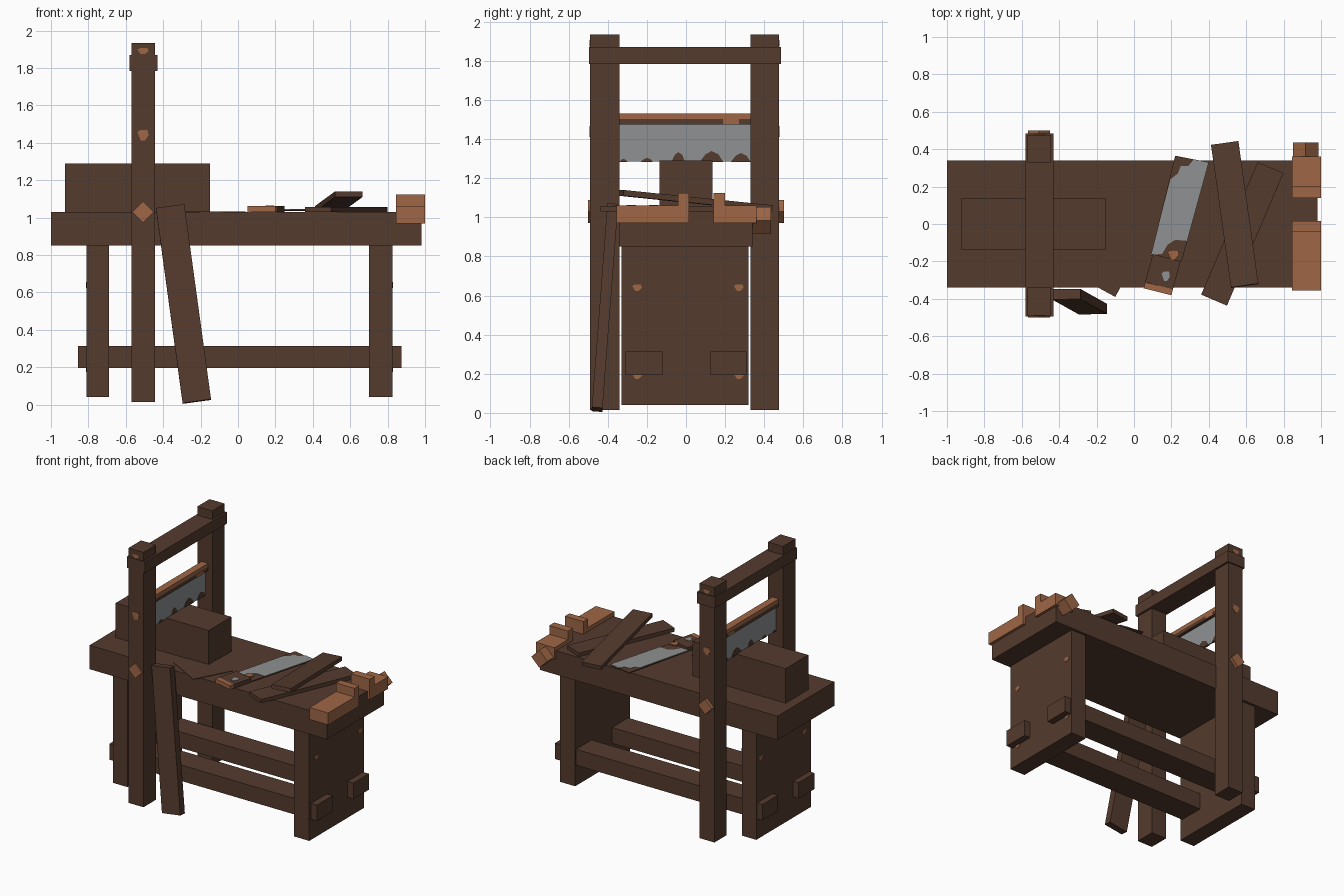
import bpy, bmesh, math
from mathutils import Vector, Matrix

if "Cube" in bpy.data.objects:
    bpy.data.objects.remove(bpy.data.objects["Cube"])


def material(name, rgb):
    m = bpy.data.materials.new(name)
    m.diffuse_color = (*rgb, 1)
    m.use_nodes = True
    m.node_tree.nodes["Principled BSDF"].inputs["Base Color"].default_value = m.diffuse_color
    return m


WOOD = material("dark_wood", (0.089, 0.043, 0.027))
COPPER = material("fresh_wood", (0.347, 0.136, 0.061))
STEEL = material("steel", (0.272, 0.283, 0.287))


def finish(name, bm, mat):
    bmesh.ops.recalc_face_normals(bm, faces=bm.faces)
    me = bpy.data.meshes.new(name)
    bm.to_mesh(me)
    bm.free()
    me.materials.append(mat)
    ob = bpy.data.objects.new(name, me)
    bpy.context.collection.objects.link(ob)
    return ob


def box(name, x, y, z, mat=WOOD):
    """Axis-aligned box from (low, high) ranges."""
    bm = bmesh.new()
    size = Matrix.Diagonal((x[1] - x[0], y[1] - y[0], z[1] - z[0], 1))
    mid = Matrix.Translation(((x[0] + x[1]) / 2, (y[0] + y[1]) / 2, (z[0] + z[1]) / 2))
    bmesh.ops.create_cube(bm, size=1, matrix=mid @ size)
    return finish(name, bm, mat)


def beam(name, p0, p1, side, w, t, mat=WOOD):
    """Box running from p0 to p1, w wide along side and t thick."""
    p0, p1, side = Vector(p0), Vector(p1), Vector(side)
    d = p1 - p0
    a = d.normalized()
    s = (side - a * side.dot(a)).normalized()
    n = a.cross(s)
    rot = Matrix((a * d.length, s * w, n * t)).transposed().to_4x4()
    bm = bmesh.new()
    bmesh.ops.create_cube(bm, size=1, matrix=Matrix.Translation((p0 + p1) / 2) @ rot)
    return finish(name, bm, mat)


def prism(name, pts, axis, lo, hi, mat):
    """Extrude a flat outline along the axis x, y or z."""
    def place(u, v, h):
        return {"x": (h, u, v), "y": (u, h, v), "z": (u, v, h)}[axis]
    bm = bmesh.new()
    f = bm.faces.new([bm.verts.new(place(u, v, lo)) for u, v in pts])
    ext = bmesh.ops.extrude_face_region(bm, geom=[f])
    shift = Vector(place(0, 0, hi - lo))
    bmesh.ops.translate(bm, vec=shift, verts=[g for g in ext["geom"] if isinstance(g, bmesh.types.BMVert)])
    return finish(name, bm, mat)


def chip(name, u, v, w, h, axis, pos, mat=COPPER):
    """Small worn spot, flat on top and tapered below."""
    pts = [(u - w, v + h * .6), (u - w * .5, v + h), (u + w * .8, v + h),
           (u + w, v), (u + w * .3, v - h), (u - w * .4, v - h)]
    return prism(name, pts, axis, pos - 0.003, pos + 0.003, mat)


# Bench
box("bench_top", (-1, 0.98), (-0.34, 0.34), (0.85, 1.03))
for name, x in (("left_leg_panel", (-0.81, -0.69)), ("right_leg_panel", (0.70, 0.825))):
    box(name, x, (-0.33, 0.32), (0.04, 0.85))
for name, y in (("front_stretcher", (-0.31, -0.12)), ("back_stretcher", (0.125, 0.31))):
    box(name, (-0.855, 0.875), y, (0.195, 0.315))
for y in (-0.25, 0.27):
    for z in (0.19, 0.64):
        chip("leg_wear_spot", y, z, 0.025, 0.016, "x", 0.825)
        chip("leg_wear_spot", y, z, 0.025, 0.016, "x", -0.81)

# Upright frame with wear spots and pegs
for side, y, out in (("front", (-0.49, -0.34), -0.49), ("back", (0.33, 0.475), 0.475)):
    box(side + "_post", (-0.57, -0.445), y, (0.015, 1.935))
    chip("post_wear_spot", -0.508, 1.44, 0.03, 0.028, "y", out)
    chip("post_top_spot", -0.508, 1.89, 0.03, 0.016, "y", out)
    s = math.copysign(1, out)
    beam(side + "_peg", (-0.508, s * 0.38, 1.03), (-0.508, s * 0.5, 1.03), (1, 0, 1), 0.082, 0.082, COPPER)
box("frame_crossbar", (-0.58, -0.43), (-0.495, 0.485), (1.785, 1.87))

# Hanging saw blade with its wooden spine
box("hanging_blade", (-0.513, -0.503), (-0.34, 0.33), (1.285, 1.48), STEEL)
box("blade_spine", (-0.535, -0.48), (-0.34, 0.33), (1.475, 1.502))
box("blade_spine_cap", (-0.535, -0.48), (-0.34, 0.33), (1.502, 1.53), COPPER)
box("spine_spot", (-0.538, -0.477), (0.19, 0.27), (1.475, 1.502), COPPER)
for y, w, h in ((-0.32, 0.02, 0.015), (-0.20, 0.03, 0.02), (-0.04, 0.035, 0.05),
                (0.13, 0.06, 0.055), (0.28, 0.05, 0.045)):
    pts = [(y - w, 1.284), (y - w * .5, 1.284 + h * .7), (y, 1.284 + h),
           (y + w * .6, 1.284 + h * .7), (y + w, 1.284)]
    prism("blade_notch_stain", pts, "x", -0.516, -0.500, WOOD)

# Block being sawn
box("work_block", (-0.925, -0.15), (-0.135, 0.135), (1.03, 1.29))

# Clamp jaws and handle at the bench end
for name, base, lug in (("front_jaw", (-0.355, 0.015), (-0.04, 0.015)),
                        ("back_jaw", (0.14, 0.36), (0.14, 0.20))):
    end = (base[0], lug[0]) if name == "front_jaw" else (lug[1], base[1])
    outline = [(base[0], 0.97), (base[1], 0.97)]
    if name == "front_jaw":
        outline += [(lug[1], 1.125), (lug[0], 1.125), (lug[0], 1.06), (end[0], 1.06)]
    else:
        outline += [(end[1], 1.06), (lug[1], 1.06), (lug[1], 1.125), (lug[0], 1.125)]
    prism(name, outline, "x", 0.845, 1.0, COPPER)
beam("clamp_handle", (0.918, 0.3, 0.985), (0.918, 0.435, 0.985), (1, 0, 1), 0.095, 0.095, COPPER)

# Loose planks
beam("leaning_plank", (-0.22, -0.455, 0.017), (-0.363, -0.375, 1.06), (1, 0, 0), 0.153, 0.055)
beam("flat_plank", (0.428, -0.407, 1.044), (0.73, 0.302, 1.044), (1, -0.42, 0), 0.15, 0.028)
beam("propped_plank", (0.592, -0.33, 1.125), (0.485, 0.432, 1.047), (1, 0.14, 0), 0.148, 0.03)

# Thin sheet on the bench
prism("thin_sheet", [(-0.375, -0.24), (-0.10, -0.39), (0.04, -0.125), (-0.235, 0.025)],
      "z", 1.030, 1.034, WOOD)

# Hand saw lying on the bench
across = (1, -0.25, 0)
beam("saw_handle_end", (0.126, -0.362, 1.046), (0.134, -0.33, 1.046), across, 0.153, 0.03, COPPER)
beam("saw_handle", (0.134, -0.33, 1.046), (0.174, -0.18, 1.046), across, 0.153, 0.03)
prism("saw_back", [(0.09, -0.17), (0.255, -0.20), (0.40, 0.33), (0.22, 0.365)], "z", 1.036, 1.042, WOOD)
prism("saw_blade", [(0.09, -0.165), (0.15, -0.16), (0.18, -0.11), (0.22, -0.085), (0.285, -0.09),
                    (0.40, 0.33), (0.32, 0.346), (0.29, 0.31), (0.25, 0.31), (0.235, 0.27),
                    (0.195, 0.24)], "z", 1.040, 1.045, STEEL)
chip("saw_handle_spot", 0.21, -0.165, 0.032, 0.025, "z", 1.060)
chip("saw_rivet", 0.17, -0.28, 0.022, 0.025, "z", 1.061, STEEL)
